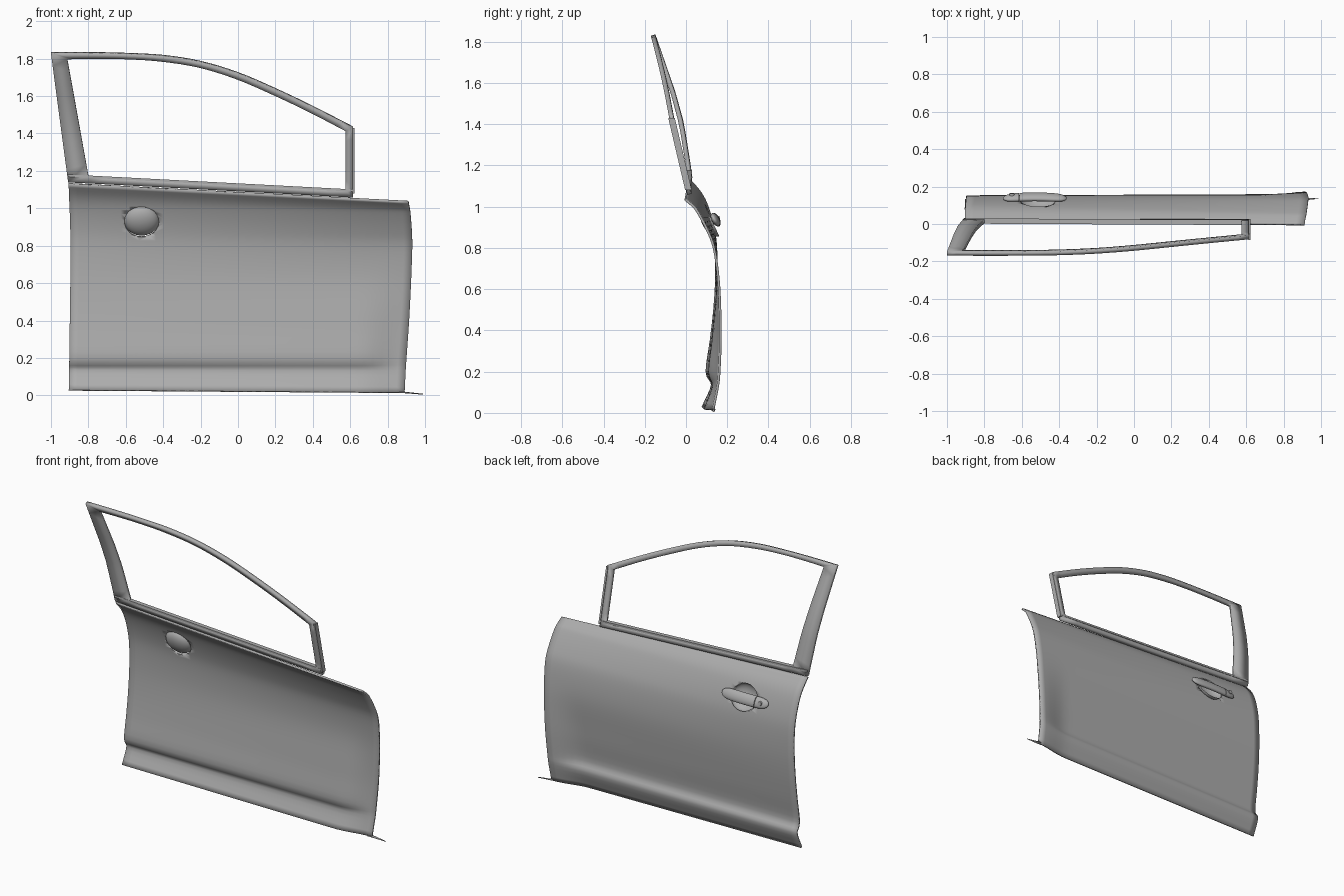
import bpy, bmesh, math
from mathutils import Vector, Matrix

cube = bpy.data.objects.get("Cube")
if cube:
    bpy.data.objects.remove(cube)

GREY = (0.42, 0.42, 0.42, 1)
paint = bpy.data.materials.new("primer grey")
paint.use_nodes = True
paint.diffuse_color = GREY
paint.node_tree.nodes["Principled BSDF"].inputs["Base Color"].default_value = GREY


def finish(bm, name, angle=30):
    mesh = bpy.data.meshes.new(name)
    bm.to_mesh(mesh)
    bm.free()
    obj = bpy.data.objects.new(name, mesh)
    obj.data.materials.append(paint)
    bpy.context.collection.objects.link(obj)
    bpy.ops.object.select_all(action='DESELECT')
    obj.select_set(True)
    bpy.context.view_layer.objects.active = obj
    bpy.ops.object.shade_smooth_by_angle(angle=math.radians(angle))
    return obj


def grid(rows, closed=False):
    """Skin a list of equal-length point rows with quads."""
    bm = bmesh.new()
    vs = [[bm.verts.new(p) for p in r] for r in rows]
    pairs = list(zip(vs, vs[1:])) + ([(vs[-1], vs[0])] if closed else [])
    for a, b in pairs:
        for i in range(len(a) - 1):
            bm.faces.new((a[i], a[i + 1], b[i + 1], b[i]))
    return bm


def solidify(obj, thickness, offset):
    mod = obj.modifiers.new("thickness", 'SOLIDIFY')
    mod.thickness, mod.offset = thickness, offset
    mod.use_even_offset = True
    bpy.ops.object.modifier_apply(modifier=mod.name)


def smooth_path(points, steps):
    """Catmull-Rom curve through the points."""
    p = [Vector(q) for q in points]
    p = [2 * p[0] - p[1]] + p + [2 * p[-1] - p[-2]]
    out = []
    for a, b, c, d in zip(p, p[1:], p[2:], p[3:]):
        for k in range(steps):
            t = k / steps
            out.append(0.5 * (2 * b + (c - a) * t + (2 * a - 5 * b + 4 * c - d) * t * t
                              + (3 * b - a - 3 * c + d) * t ** 3))
    return out + [p[-2]]


def ease(t):
    t = min(max(t, 0), 1)
    return t * t * (3 - 2 * t)


# Door skin: rear and front edge sections, blended along the length
rear = smooth_path([(-.905, .02, 1.135), (-.903, .075, 1.07), (-.9, .11, 1.0), (-.897, .138, .9),
                    (-.895, .151, .8), (-.896, .153, .65), (-.898, .144, .5), (-.9, .127, .35),
                    (-.902, .107, .2), (-.903, .133, .135), (-.905, .087, .025)], 4)
front = smooth_path([(.912, 0, 1.04), (.917, .035, 1.01), (.922, .06, .98), (.929, .108, .89),
                     (.932, .142, .8), (.927, .163, .65), (.92, .171, .5), (.911, .173, .35),
                     (.9, .167, .2), (.896, .16, .13), (.89, .137, .012)], 4)
COLS = 40
rows = []
for i, (r, f) in enumerate(zip(rear, front)):
    low = ease((i / (len(rear) - 1) - .4) / .25)
    row = []
    for c in range(COLS + 1):
        t = c / COLS
        p = r.lerp(f, t)
        fade = .25 * t + .75 * ease((t - .86) / .14)
        s = t + (fade - t) * low          # the lower crease fades out near the front
        p.y = r.y + (f.y - r.y) * s
        row.append(p)
    rows.append(row)
skin = finish(grid(rows), "door_skin")
solidify(skin, .012, -1)

# Handle recess: hole through the skin with a bowl behind it
place = Matrix.Translation((-.515, .125, .935)) @ Matrix.Rotation(math.radians(-65), 4, 'X')
bm = bmesh.new()
bmesh.ops.create_cone(bm, cap_ends=True, segments=40, radius1=1, radius2=1, depth=1,
                      matrix=place @ Matrix.Diagonal((.092, .084, .12, 1)))
cutter = finish(bm, "recess_cutter")
cutter.hide_render = True
bpy.context.view_layer.objects.active = skin
cut = skin.modifiers.new("recess", 'BOOLEAN')
cut.object, cut.operation, cut.solver = cutter, 'DIFFERENCE', 'EXACT'
bpy.ops.object.modifier_apply(modifier=cut.name)
bpy.data.objects.remove(cutter)

bowl = []
for k in range(11):
    a = math.pi / 2 * k / 10 * .98
    bowl.append([place @ Vector((.094 * math.cos(a) * math.cos(b), .086 * math.cos(a) * math.sin(b),
                                 -.05 * math.sin(a)))
                 for b in [math.tau * j / 40 for j in range(41)]])
bm = grid(bowl)
bmesh.ops.remove_doubles(bm, verts=bm.verts, dist=.0003)
bmesh.ops.holes_fill(bm, edges=[e for e in bm.edges if e.is_boundary and
                                (place.inverted() @ e.verts[0].co).z < -.03])
bmesh.ops.recalc_face_normals(bm, faces=bm.faces)
finish(bm, "handle_recess", 60)


# Pull bar and lock cap: one rounded loft split by a seam
def handle_piece(name, x0, x1):
    rings = []
    for k in range(21):
        x = x0 + (x1 - x0) * (.5 - .5 * math.cos(math.pi * k / 20))
        u = (x + .53) / .17
        r = max(1 - u ** 6, .0004) ** .5
        rings.append([Vector((x, .145 - .008 * u * u + .02 * r * math.cos(b) - .012 * r * math.sin(b),
                              .937 + .033 * r * math.sin(b)))
                      for b in [math.tau * j / 24 for j in range(25)]])
    bm = grid(rings)
    bmesh.ops.remove_doubles(bm, verts=bm.verts, dist=.0002)
    bmesh.ops.holes_fill(bm, edges=[e for e in bm.edges if e.is_boundary])
    bmesh.ops.recalc_face_normals(bm, faces=bm.faces)
    finish(bm, name, 50)


handle_piece("pull_bar", -.612, -.36)
handle_piece("lock_cap", -.70, -.616)
bm = bmesh.new()
bmesh.ops.create_cone(bm, cap_ends=True, segments=20, radius1=.015, radius2=.013, depth=.03,
                      matrix=Matrix.Translation((-.652, .15, .94)) @ Matrix.Rotation(math.radians(-80), 4, 'X'))
finish(bm, "key_lock")


# Window frame: leans inward, curved at the rear and straight at the front
def lean(x, z):
    curve = [(1.0, .03), (1.16, .02), (1.4, -.018), (1.55, -.06), (1.83, -.158), (2, -.22)]
    for (z0, y0), (z1, y1) in zip(curve, curve[1:]):
        if z <= z1:
            back = y0 + (y1 - y0) * (z - z0) / (z1 - z0)
            break
    ahead = .012 - .235 * (z - 1.08)
    t = (x + 1) / 1.62
    return back + (ahead - back) * t


def straight(points, steps):
    out = []
    for a, b in zip(points, points[1:]):
        out += [Vector(a).lerp(Vector(b), k / steps) for k in range(steps)]
    return out


# Each entry is outer x, outer z, inner x, inner z
rail = smooth_path([(-1, 1.832, -.913, 1.8), (-.8, 1.832, -.78, 1.802), (-.6, 1.828, -.6, 1.8),
                    (-.4, 1.817, -.41, 1.787), (-.2, 1.785, -.21, 1.755), (0, 1.725, -.01, 1.693),
                    (.2, 1.64, .19, 1.607), (.4, 1.545, .385, 1.514), (.615, 1.435, .575, 1.415)], 4)
post_rear = straight([(-.908, 1.14, -.8, 1.174), (-1, 1.832, -.913, 1.8)], 10)
post_front = straight([(.615, 1.435, .575, 1.415), (.615, 1.06, .575, 1.098)], 6)
belt = straight([(.615, 1.06, .575, 1.098), (-.908, 1.14, -.8, 1.174)], 12)
loop = post_rear + rail[:-1] + post_front + belt
frame = finish(grid([[(q[0], lean(q[0], q[1]), q[1]), (q[2], lean(q[2], q[3]), q[3])]
                     for q in loop], closed=True), "window_frame", 35)
solidify(frame, .022, 0)


# Square-section strips: belt moulding and the front edge of the frame
def strip(name, points, wx, wy, wz):
    bm = bmesh.new()
    rings = []
    for x, z in points:
        y = lean(x, z)
        rings.append([bm.verts.new((x + sx * wx, y + sy * wy, z + sz * wz))
                      for sx, sy, sz in ((-1, -1, -1), (-1, 1, -1), (1, 1, 1), (1, -1, 1))])
    for a, b in zip(rings, rings[1:]):
        for i in range(4):
            bm.faces.new((a[i], a[i - 1], b[i - 1], b[i]))
    bm.faces.new(rings[0])
    bm.faces.new(rings[-1])
    bmesh.ops.recalc_face_normals(bm, faces=bm.faces)
    finish(bm, name)


strip("belt_moulding", [(-.908, 1.175), (.615, 1.095)], 0, .014, .006)
strip("front_post_edge", [(.617, 1.08), (.617, 1.25), (.617, 1.43)], .006, .016, 0)

# Thin hem tab at the lower front corner
bm = bmesh.new()
bm.faces.new([bm.verts.new(p) for p in ((.86, .12, .016), (.99, .136, .006), (.88, .142, .018))])
tab = finish(bm, "hem_tab")
solidify(tab, .005, 0)
